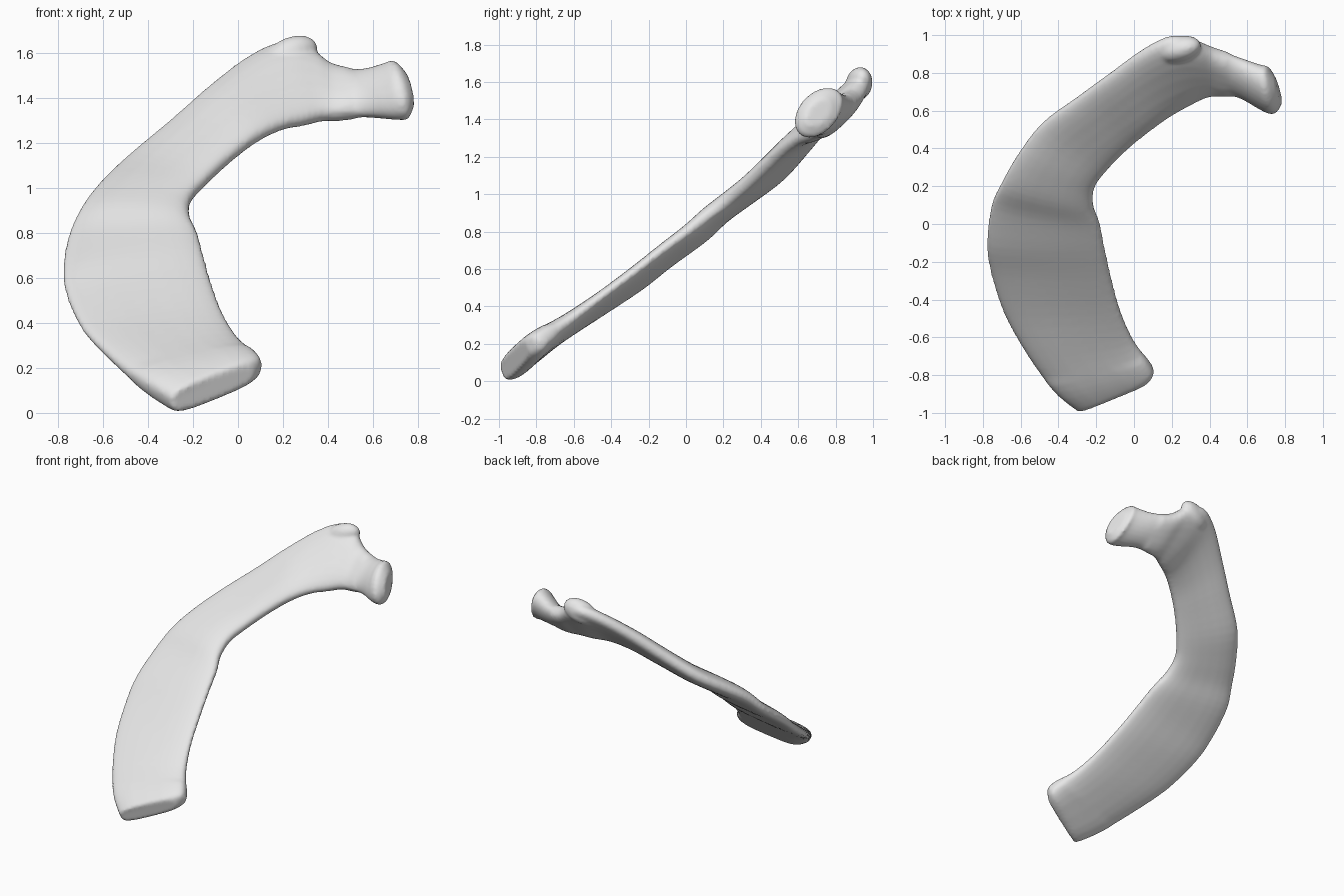
import bpy, bmesh, math
from mathutils import Vector

if "Cube" in bpy.data.objects:
    bpy.data.objects.remove(bpy.data.objects["Cube"])

# Stations along the bone: outer edge xyz, inner edge xyz, thickness
STATIONS = [
    (-.29, -.985, .035, .07, -.845, .18, .10),
    (-.315, -.965, .045, .105, -.79, .21, .145),
    (-.43, -.87, .12, .085, -.74, .25, .14),
    (-.56, -.70, .23, .00, -.62, .33, .11),
    (-.69, -.47, .365, -.07, -.46, .45, .092),
    (-.76, -.25, .51, -.12, -.28, .585, .095),
    (-.78, -.10, .63, -.155, -.12, .71, .098),
    (-.755, .10, .78, -.18, .00, .80, .105),
    (-.70, .22, .90, -.215, .10, .88, .115),
    (-.62, .36, 1.005, -.205, .20, .955, .12),
    (-.49, .53, 1.13, -.13, .30, 1.04, .12),
    (-.30, .67, 1.29, -.02, .41, 1.14, .12),
    (-.12, .80, 1.45, .09, .50, 1.22, .12),
    (.05, .92, 1.58, .20, .58, 1.27, .12),
    (.20, .985, 1.64, .30, .64, 1.29, .135),
    (.33, .96, 1.60, .38, .68, 1.31, .13),
    (.42, .92, 1.54, .45, .69, 1.315, .13),
    (.55, .87, 1.52, .56, .68, 1.325, .14),
    (.66, .82, 1.545, .69, .625, 1.315, .18),
    (.695, .81, 1.55, .755, .61, 1.325, .21),
    (.745, .765, 1.50, .785, .655, 1.37, .11),
]
SIDES, STEPS = 24, 4


def spline(p0, p1, p2, p3, t):
    """Smooth blend between the two middle stations."""
    return [.5 * (2 * b + (c - a) * t + (2 * a - 5 * b + 4 * c - d) * t * t
                  + (3 * b - a - 3 * c + d) * t ** 3)
            for a, b, c, d in zip(p0, p1, p2, p3)]


def rounded(v, power):
    return math.copysign(abs(v) ** power, v)


def loft(bm):
    """Sweep a rounded flat section through the stations."""
    n = len(STATIONS)
    pts = [spline(STATIONS[max(i - 1, 0)], STATIONS[i], STATIONS[i + 1],
                  STATIONS[min(i + 2, n - 1)], k / STEPS)
           for i in range(n - 1) for k in range(STEPS)] + [STATIONS[-1]]
    mids = [(Vector(p[:3]) + Vector(p[3:6])) / 2 for p in pts]
    rings = []
    for i, p in enumerate(pts):
        half = (Vector(p[:3]) - Vector(p[3:6])) / 2
        along = mids[min(i + 3, len(mids) - 1)] - mids[max(i - 3, 0)]
        up = along.cross(half).normalized() * p[6] / 2
        # Squarer corners at the broad end, oval at the head
        power = 1 if p[0] > .5 else .6 if p[1] < -.8 else .75
        rings.append([bm.verts.new(
            mids[i] + half * rounded(math.cos(a), power) + up * rounded(math.sin(a), power))
            for a in (2 * math.pi * k / SIDES for k in range(SIDES))])
    for a, b in zip(rings, rings[1:]):
        for k in range(SIDES):
            j = (k + 1) % SIDES
            bm.faces.new((a[k], a[j], b[j], b[k]))
    bm.faces.new(rings[0])
    bm.faces.new(rings[-1])


bm = bmesh.new()
loft(bm)

# Knob on the upper bend, drawn out along the shaft
knob = bmesh.ops.create_icosphere(bm, subdivisions=3, radius=1)["verts"]
for v in knob:
    x, y, z = v.co
    v.co = Vector((.235 + .12 * x, .925 + .07 * y + .02 * x, 1.59 + .085 * z + .03 * x))

bmesh.ops.recalc_face_normals(bm, faces=bm.faces)
mesh = bpy.data.meshes.new("rib_bone")
bm.to_mesh(mesh)
bm.free()
bone = bpy.data.objects.new("rib_bone", mesh)
bpy.context.collection.objects.link(bone)

# Fuse shaft and knob into one soft skin
remesh = bone.modifiers.new("fuse", "REMESH")
remesh.mode = "VOXEL"
remesh.voxel_size = .013
remesh.use_smooth_shade = True
soften = bone.modifiers.new("soften", "SMOOTH")
soften.factor = .5
soften.iterations = 4

grey = bpy.data.materials.new("bone_grey")
grey.diffuse_color = (.8, .8, .8, 1)
grey.use_nodes = True
grey.node_tree.nodes["Principled BSDF"].inputs["Base Color"].default_value = grey.diffuse_color
mesh.materials.append(grey)
for face in mesh.polygons:
    face.use_smooth = True
